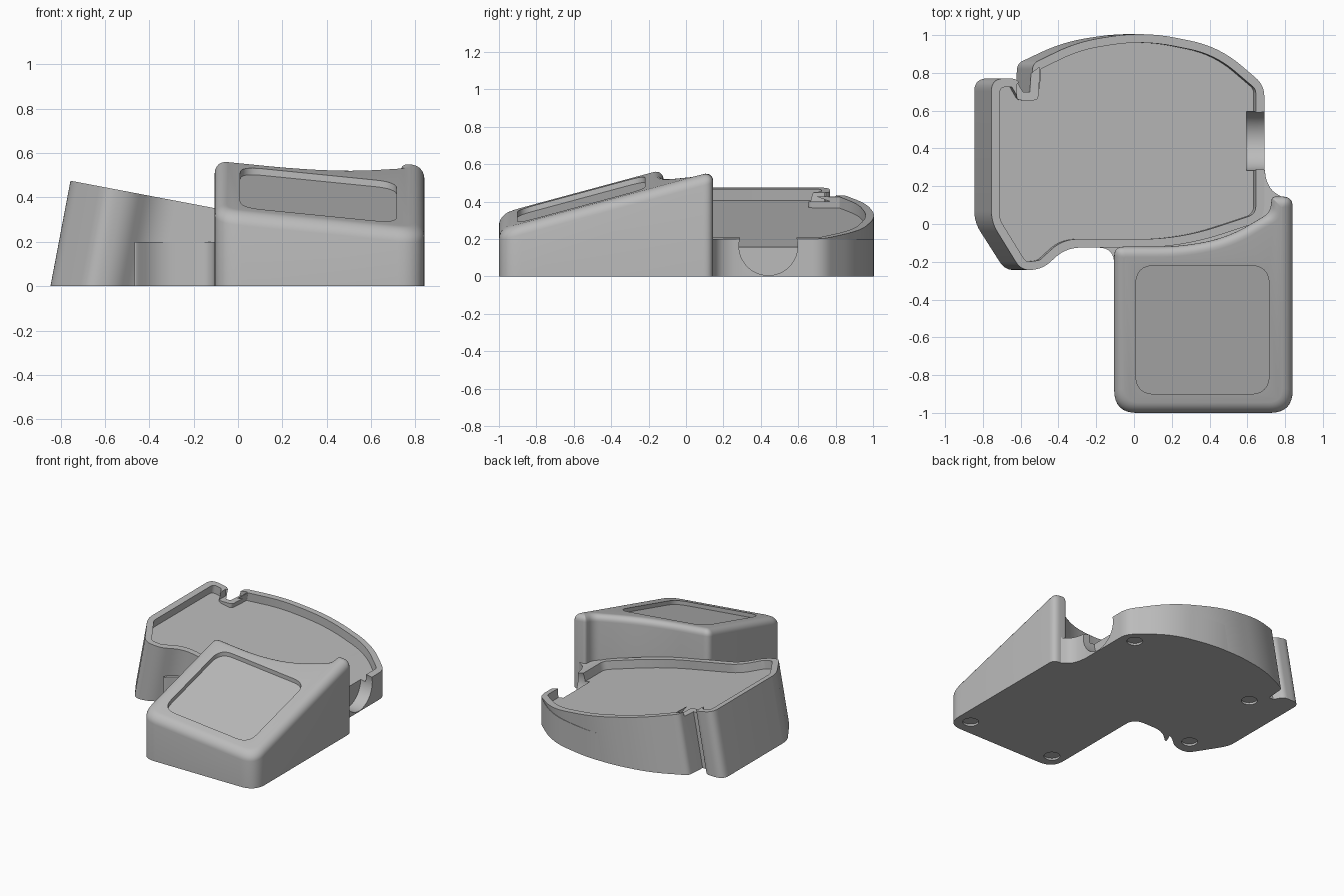
import bpy, bmesh, math
from mathutils import Vector

cube = bpy.data.objects.get("Cube")
if cube:
    bpy.data.objects.remove(cube, do_unlink=True)

grey = bpy.data.materials.new("plain_grey")
grey.use_nodes = True
grey.diffuse_color = (0.5, 0.5, 0.5, 1)
grey.node_tree.nodes["Principled BSDF"].inputs["Base Color"].default_value = (0.5, 0.5, 0.5, 1)

LEAN = 0.19      # sideways tilt of the tray
DEPTH = 0.06     # depth of the tray inside its rim
EDGE = 0.055     # rounded edge of the pad


def tray_z(x):
    return 0.332 - LEAN * x


def pad_z(x, y):
    return 0.60 + 0.27 * y - 0.10 * x


def inset(raw, d):
    """Move a counter-clockwise outline of (x, y, rounding) inwards."""
    out = []
    for i, (x, y, r) in enumerate(raw):
        p = Vector((x, y))
        a = (p - Vector(raw[i - 1][:2])).normalized()
        b = (Vector(raw[(i + 1) % len(raw)][:2]) - p).normalized()
        na, nb = Vector((-a.y, a.x)), Vector((-b.y, b.x))
        q = p + (na + nb) * d / max(0.4, 1 + na.dot(nb))
        turn = a.x * b.y - a.y * b.x
        out.append((q.x, q.y, max(0.004, r - d * 0.8) if turn > 0 else r + d * 0.5))
    return out


def rounded(raw, steps=8):
    """Round each corner of the outline with a short curve."""
    out = []
    for i, (x, y, r) in enumerate(raw):
        p = Vector((x, y))
        if r == 0:
            out.append(p)
            continue
        u = Vector(raw[i - 1][:2]) - p
        v = Vector(raw[(i + 1) % len(raw)][:2]) - p
        d = min(r, 0.49 * u.length, 0.49 * v.length)
        a, b = p + u.normalized() * d, p + v.normalized() * d
        for k in range(steps + 1):
            t = k / steps
            out.append(a * (1 - t) ** 2 + p * 2 * t * (1 - t) + b * t * t)
    return out


def loft(name, rings):
    """Solid through rings of equal length, with closed ends."""
    bm = bmesh.new()
    vs = [[bm.verts.new(p) for p in ring] for ring in rings]
    n = len(vs[0])
    for lo, hi in zip(vs, vs[1:]):
        for i in range(n):
            j = (i + 1) % n
            bm.faces.new((lo[i], lo[j], hi[j], hi[i]))
    bm.faces.new(vs[0][::-1])
    bm.faces.new(vs[-1])
    bmesh.ops.recalc_face_normals(bm, faces=bm.faces)
    mesh = bpy.data.meshes.new(name)
    bm.to_mesh(mesh)
    bm.free()
    mesh.materials.append(grey)
    obj = bpy.data.objects.new(name, mesh)
    bpy.context.collection.objects.link(obj)
    return obj


def cut(cutter, *parts):
    """Subtract the cutter from the parts, then discard it."""
    cutter.hide_render = True
    for part in parts:
        mod = part.modifiers.new("cut", "BOOLEAN")
        mod.operation = "DIFFERENCE"
        mod.solver = "EXACT"
        mod.object = cutter
        bpy.context.view_layer.objects.active = part
        bpy.ops.object.modifier_apply(modifier=mod.name)
    bpy.data.objects.remove(cutter, do_unlink=True)


def cylinder(name, radius, depth, place, turn=(0, 0, 0)):
    bpy.ops.mesh.primitive_cylinder_add(vertices=48, radius=radius, depth=depth,
                                        location=place, rotation=turn)
    obj = bpy.context.object
    obj.name = name
    obj.data.materials.append(grey)
    return obj


# Outlines: (x, y, corner rounding)
back_arc = [(0.69, 0.735, 0.06), (0.45, 0.94, 0.2), (0.05, 1.02, 0.25), (-0.3, 0.965, 0.2)]
front_bend = [(-0.48, -0.235, 0.05), (-0.36, -0.125, 0.12)]
slot = [(-0.535, 0.85, 0.03), (-0.545, 0.70, 0), (-0.58, 0.70, 0), (-0.62, 0.77, 0.03)]
tray_outline = ([(-0.755, 0.77, 0.07), (-0.755, 0.01, 0.06), (-0.595, -0.25, 0.06)] + front_bend
                + [(0.25, -0.125, 0.25), (0.69, 0.02, 0.08)] + back_arc + slot)
base_outline = (front_bend + [(-0.105, -0.125, 0.15), (-0.105, -0.3, 0), (0.74, -0.3, 0),
                (0.78, 0.145, 0), (0.73, 0.175, 0.03), (0.70, 0.23, 0.03), (0.69, 0.3, 0)]
                + back_arc + [(-0.3, 0.2, 0)])
pad_outline = [(-0.105, -1, 0.12), (0.84, -1, 0.12), (0.84, 0.145, 0.09), (0.73, 0.145, 0.02),
               (0.72, 0.06, 0.08), (0.5, -0.07, 0.15), (0.25, -0.12, 0.15), (-0.105, -0.12, 0.05)]
panel_outline = [(0.01, -0.9, 0.1), (0.715, -0.9, 0.1), (0.715, -0.22, 0.1), (0.01, -0.22, 0.1)]

# Leaning tray body
top = rounded(tray_outline)
tray = loft("tray", [[(p.x - LEAN * tray_z(p.x), p.y, 0) for p in top],
                     [(p.x, p.y, tray_z(p.x)) for p in top]])

# Low upright base that joins tray and pad
foot = rounded(base_outline)
base = loft("joining_base", [[(p.x, p.y, z) for p in foot] for z in (0, 0.2)])

# Hollow of the tray, square to its tilted top
inner = rounded(inset(tray_outline, 0.045))
cut(loft("tray_hollow", [[(p.x + LEAN * h, p.y, tray_z(p.x) + h) for p in inner]
                         for h in (-DEPTH, 0.15)]), tray, base)

# Lowered rim around the rear slot
gap = [Vector(c) for c in ((-0.62, 0.6), (-0.5, 0.6), (-0.5, 0.83), (-0.62, 0.74))]
cut(loft("rim_gap", [[(p.x, p.y, z) for p in gap] for z in (0.4, 0.6)]), tray)

# Round finger notch in the right wall
cut(cylinder("finger_notch", 0.157, 0.2, (0.695, 0.44, 0.163), (0, math.pi / 2, 0)), tray, base)

# Sloping pad with a rounded top edge
ring = rounded(pad_outline)
rings = [[(p.x, p.y, 0) for p in ring]]
for k in range(7):
    a = k / 6 * math.pi / 2
    ring = rounded(inset(pad_outline, EDGE * (1 - math.cos(a))))
    rings.append([(p.x, p.y, pad_z(p.x, p.y) - EDGE * (1 - math.sin(a))) for p in ring])
pad = loft("sloping_pad", rings)

# Shallow panel sunk into the pad
panel = rounded(panel_outline)
cut(loft("pad_panel", [[(p.x, p.y, pad_z(p.x, p.y) + h) for p in panel]
                       for h in (-0.03, 0.2)]), pad)

# Round recesses under the model
for x, y in ((0.73, -0.88), (0.0, -0.88), (0.58, 0.70), (-0.6, -0.12), (-0.55, 0.58)):
    cut(cylinder("foot_recess", 0.055, 0.03, (x, y, 0)), tray, base, pad)

# Smooth curves with sharp edges kept
bpy.ops.object.select_all(action="DESELECT")
for part in (tray, base, pad):
    part.select_set(True)
bpy.context.view_layer.objects.active = tray
bpy.ops.object.shade_smooth_by_angle(angle=math.radians(25))
